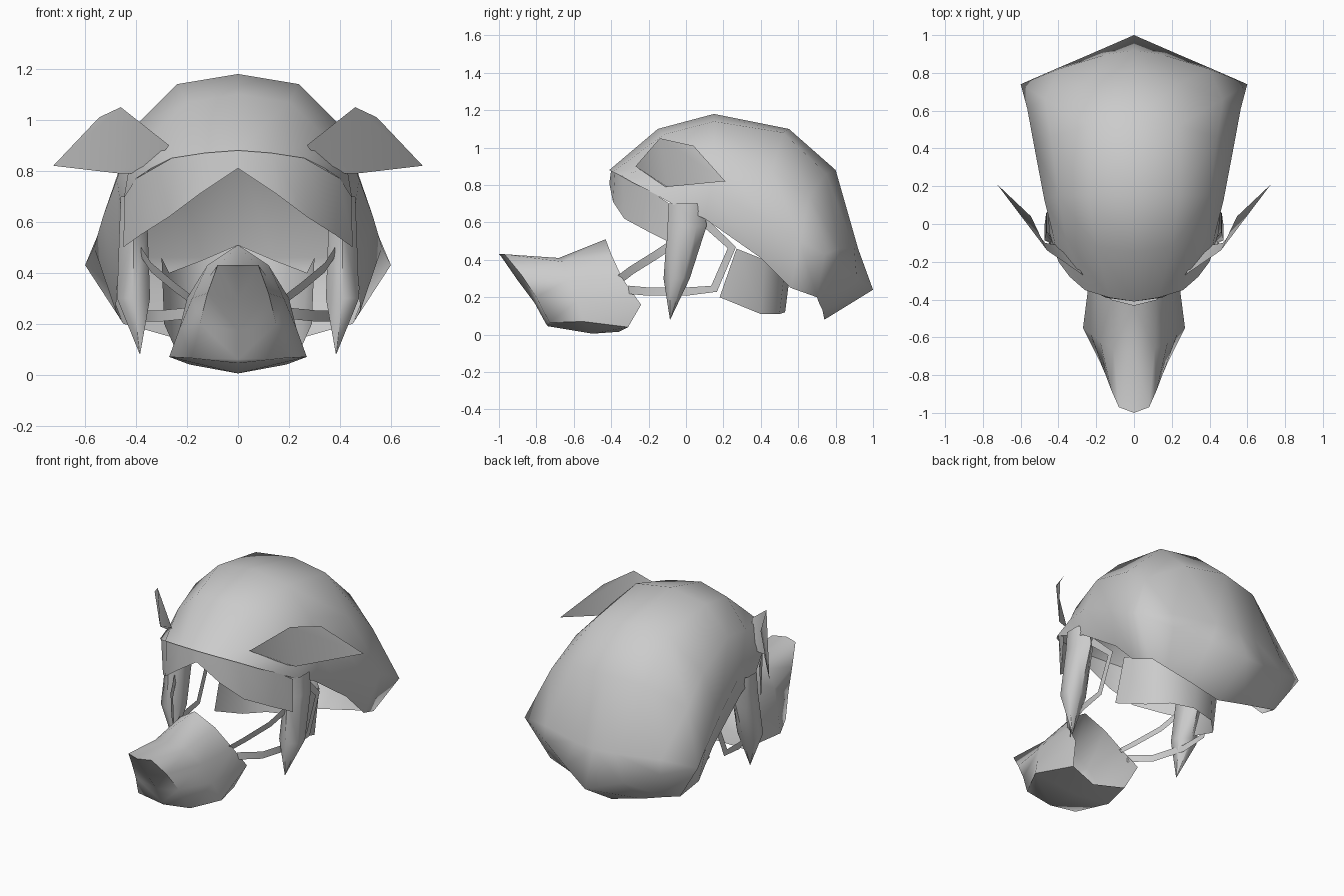
import bpy, bmesh
from math import radians
from mathutils import Vector

if "Cube" in bpy.data.objects:
    bpy.data.objects.remove(bpy.data.objects["Cube"], do_unlink=True)

GREY = (0.6, 0.6, 0.6, 1)
grey = bpy.data.materials.new("plain grey")
grey.use_nodes = True
grey.diffuse_color = GREY
grey.node_tree.nodes["Principled BSDF"].inputs["Base Color"].default_value = GREY


def loft(name, rows, angle=50):
    """Skin between rows of points on the +x half, then mirror across x."""
    bm = bmesh.new()
    grid = [[bm.verts.new(p) for p in row] for row in rows]
    for a, b in zip(grid, grid[1:]):
        for i in range(len(a) - 1):
            bm.faces.new((a[i], a[i + 1], b[i + 1], b[i]))
    bmesh.ops.remove_doubles(bm, verts=bm.verts, dist=0.001)
    bmesh.ops.recalc_face_normals(bm, faces=bm.faces)
    mesh = bpy.data.meshes.new(name)
    bm.to_mesh(mesh)
    bm.free()
    mesh.materials.append(grey)
    obj = bpy.data.objects.new(name, mesh)
    bpy.context.collection.objects.link(obj)
    bpy.ops.object.select_all(action="DESELECT")
    obj.select_set(True)
    bpy.context.view_layer.objects.active = obj
    bpy.ops.object.shade_smooth_by_angle(angle=radians(angle))
    mirror = obj.modifiers.new("mirror", "MIRROR")
    mirror.use_clip = True


def strap(name, path, half_width=0.022):
    """Flat ribbon standing in the side plane."""
    pts = [Vector(p) for p in path]
    upper, lower = [], []
    for i, p in enumerate(pts):
        along = pts[min(i + 1, len(pts) - 1)] - pts[max(i - 1, 0)]
        side = Vector((1, 0, 0)).cross(along).normalized() * half_width
        upper.append(p + side)
        lower.append(p - side)
    loft(name, [upper, lower])


def ring(z, x0, x1, y0, y1):
    """Closed six-sided ring at one height."""
    xm, d = (x0 + x1) / 2, (y1 - y0) / 4
    return [(xm, y0, z), (x1, y0 + d, z), (x1, y1 - d, z), (xm, y1, z),
            (x0, y1 - d, z), (x0, y0 + d, z), (xm, y0, z)]


# Hair shell: arcs from the centre ridge to the rim, front to back
loft("hair_shell", [
    [(0, -.41, .88), (.13, -.39, .87), (.26, -.35, .85), (.34, -.28, .81), (.4, -.2, .77)],
    [(0, -.15, 1.1), (.2, -.12, 1.07), (.36, -.08, .92), (.43, -.05, .8), (.45, -.04, .68)],
    [(0, .15, 1.18), (.24, .15, 1.14), (.4, .15, .98), (.475, .13, .77), (.455, .1, .62)],
    [(0, .55, 1.1), (.24, .52, 1.08), (.44, .46, .88), (.53, .42, .62), (.47, .4, .41)],
    [(0, .8, .88), (.25, .75, .86), (.47, .66, .74), (.565, .61, .5), (.48, .56, .25)],
    [(0, .92, .46), (.14, .9, .46), (.4, .82, .46), (.6, .74, .43), (.45, .7, .2)],
    [(0, 1, .24), (.2, .913, .3), (.4, .827, .37), (.6, .74, .43), (.45, .7, .2)],
    [(0, .74, .08), (.2, .73, .13), (.35, .71, .173), (.45, .7, .2), (.45, .7, .2)],
], 70)

# Brow plate with its notched lower edge
loft("brow_plate", [
    [(0, -.4, .88), (.13, -.38, .87), (.26, -.34, .85), (.4, -.19, .77), (.445, -.09, .7)],
    [(0, -.41, .81), (.15, -.39, .71), (.27, -.33, .62), (.38, -.2, .55), (.45, -.1, .5)],
])

# Nape hair below the shell
loft("nape_hair", [
    [(.3, .27, .46), (.27, .42, .4), (.14, .54, .45), (0, .58, .51)],
    [(.29, .18, .2), (.25, .4, .11), (.15, .5, .11), (0, .53, .12)],
])

# Muzzle mask, open at the back
loft("muzzle_mask", [
    [(0, -.43, .51), (.12, -.4, .43), (.2, -.34, .3), (.23, -.24, .16), (.19, -.31, .04), (0, -.36, .015)],
    [(0, -.68, .41), (.11, -.66, .39), (.18, -.62, .3), (.23, -.58, .18), (.27, -.55, .07), (0, -.5, .005)],
    [(0, -1, .43), (.08, -.97, .43), (.12, -.88, .32), (.15, -.8, .2), (.18, -.73, .065), (0, -.74, .045)],
    [(0, -1, .43), (0, -.99, .42), (0, -.9, .29), (0, -.81, .17), (0, -.75, .06), (0, -.74, .045)],
], 70)

# Side locks tapering to a point
loft("side_lock", [
    ring(.7, .37, .46, -.09, .1),
    ring(.58, .355, .465, -.1, .11),
    ring(.3, .345, .475, -.12, .02),
    ring(.081, .384, .386, -.086, -.084),
], 70)

# Swept ear fins, rooted inside the shell
loft("ear_fin", [
    [(.27, -.27, .9), (.46, -.14, 1.05), (.545, .04, 1.01)],
    [(.36, -.12, .79), (.47, -.1, .79), (.725, .21, .82)],
])

# Mask straps
strap("upper_strap", [(.19, -.35, .3), (.25, -.29, .345), (.34, -.17, .42), (.38, -.08, .48), (.39, 0, .51)])
strap("lower_strap", [(.21, -.31, .24), (.31, -.2, .23), (.37, 0, .23),
                      (.38, .15, .245), (.38, .245, .465), (.4, .1, .6)])
